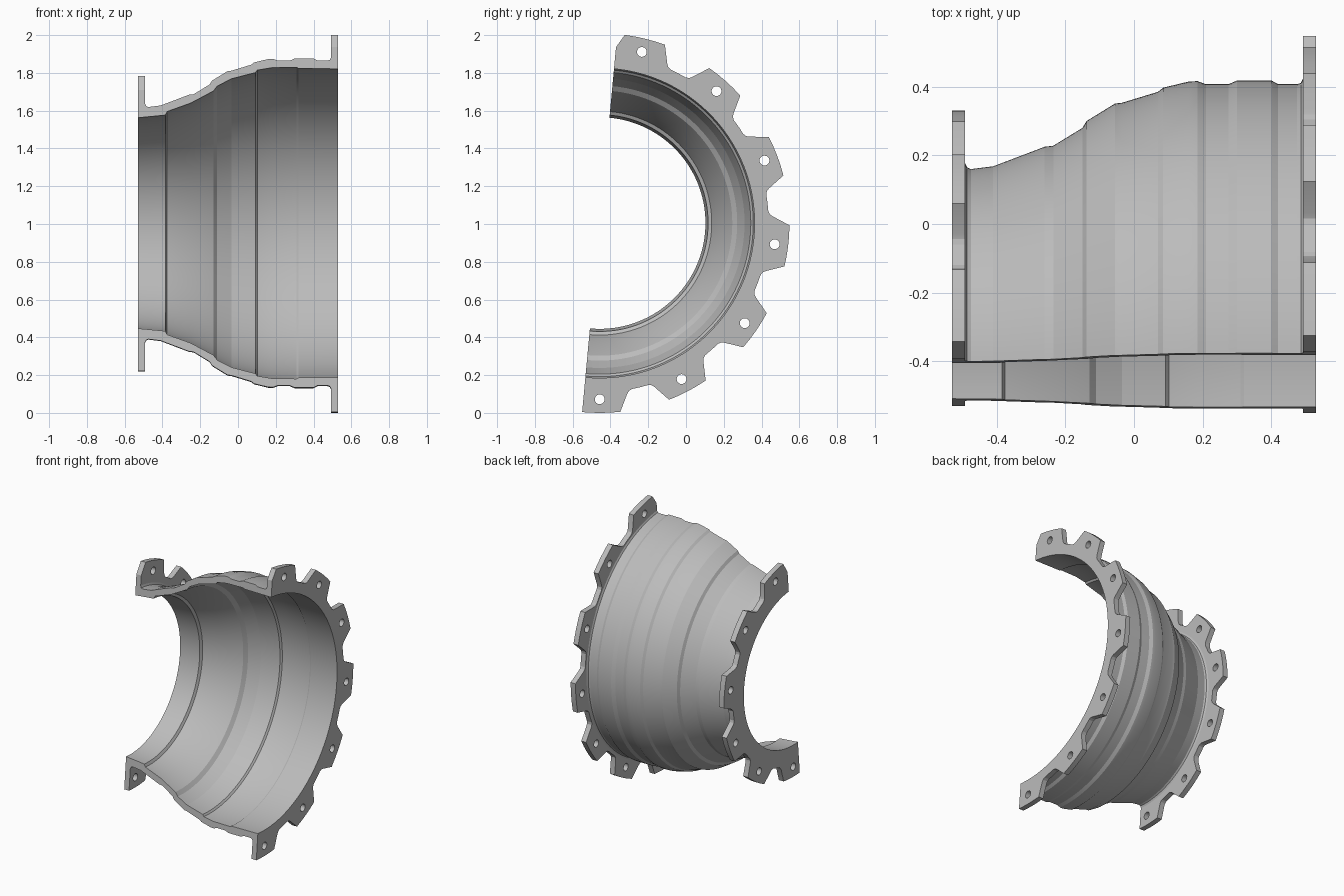
import bpy
from math import sin, cos, radians
from mathutils import Matrix

if "Cube" in bpy.data.objects:
    bpy.data.objects.remove(bpy.data.objects["Cube"])

CY, CZ = -0.457, 1.005          # axis of the half shell, running along x
START, END = -95.3, 84.7        # half turn
FIRST = -90                     # angle of the lowest lug

grey = bpy.data.materials.new("light grey metal")
grey.use_nodes = True
grey.diffuse_color = (0.5, 0.5, 0.5, 1)
grey.node_tree.nodes["Principled BSDF"].inputs["Base Color"].default_value = (0.5, 0.5, 0.5, 1)


def polar(r, deg):
    return r * cos(radians(deg)), r * sin(radians(deg))


def finish(obj, angle):
    obj.data.materials.clear()
    obj.data.materials.append(grey)
    for o in bpy.context.selected_objects:
        o.select_set(False)
    obj.select_set(True)
    bpy.context.view_layer.objects.active = obj
    bpy.ops.object.shade_smooth_by_angle(angle=radians(angle))


def half_shell(name, profile, steps=120):
    """Turn a closed (x, radius) profile through the half circle and cap it."""
    n = len(profile)
    verts, faces = [], []
    for i in range(steps + 1):
        a = START + (END - START) * i / steps
        for x, r in profile:
            y, z = polar(r, a)
            verts.append((x, CY + y, CZ + z))
    for i in range(steps):
        for j in range(n):
            k = (j + 1) % n
            faces.append((i * n + j, i * n + k, i * n + n + k, i * n + n + j))
    faces.append(tuple(range(n))[::-1])
    faces.append(tuple(range(steps * n, steps * n + n)))
    mesh = bpy.data.meshes.new(name)
    mesh.from_pydata(verts, [], faces)
    obj = bpy.data.objects.new(name, mesh)
    bpy.context.collection.objects.link(obj)
    finish(obj, 12)


def lug_flange(name, x, inner, count, shape, hole_at, hole_r=0.026, thick=0.038):
    """Flat half ring with lugs; shape lists (angle from lug centre, radius)."""
    pitch = 360 / count
    shape = shape + [(pitch / 2, shape[-1][1])]

    def radius(deg):
        d = abs((deg - FIRST + pitch / 2) % pitch - pitch / 2)
        for (a, ra), (b, rb) in zip(shape, shape[1:]):
            if d <= b:
                return ra + (rb - ra) * (d - a) / (b - a)
        return shape[-1][1]

    angles = {START, END}
    for k in range(-1, count):
        for d, _ in shape:
            angles |= {FIRST + k * pitch + d, FIRST + k * pitch - d}
    angles = sorted(a for a in angles if START <= a <= END)
    outline = [polar(radius(a), a) for a in angles]
    outline += [polar(inner, END + (START - END) * i / 120) for i in range(121)]
    loops = [outline]
    for k in range(count):
        a = FIRST + k * pitch
        if a < END:
            hy, hz = polar(hole_at, a)
            ring = [polar(hole_r, t * 15) for t in range(24)]
            loops.append([(hy + u, hz + v) for u, v in ring])

    curve = bpy.data.curves.new(name + " outline", "CURVE")
    curve.dimensions = "2D"
    curve.fill_mode = "BOTH"
    curve.extrude = thick / 2
    for loop in loops:
        spline = curve.splines.new("POLY")
        spline.points.add(len(loop) - 1)
        for p, (u, v) in zip(spline.points, loop):
            p.co = (u, v, 0, 1)
        spline.use_cyclic_u = True
    temp = bpy.data.objects.new(name + " outline", curve)
    bpy.context.collection.objects.link(temp)
    bpy.context.view_layer.update()
    mesh = bpy.data.meshes.new_from_object(temp.evaluated_get(bpy.context.evaluated_depsgraph_get()))
    bpy.data.objects.remove(temp)
    # drawing plane becomes the y-z plane
    mesh.transform(Matrix(((0, 0, 1, x), (1, 0, 0, CY), (0, 1, 0, CZ), (0, 0, 0, 1))))
    obj = bpy.data.objects.new(name, mesh)
    bpy.context.collection.objects.link(obj)
    finish(obj, 20)


# Stepped tapering wall: outside from small to large end, then back along the inside
outside = [(-0.53, 0.62), (-0.492, 0.635), (-0.486, 0.622), (-0.475, 0.617), (-0.41, 0.625),
           (-0.26, 0.682), (-0.235, 0.685), (-0.15, 0.737), (-0.138, 0.757), (-0.055, 0.808),
           (-0.035, 0.81), (0.07, 0.842), (0.085, 0.854), (0.16, 0.872), (0.185, 0.873),
           (0.21, 0.864), (0.275, 0.864), (0.3, 0.875), (0.4, 0.875), (0.42, 0.864),
           (0.475, 0.864), (0.486, 0.868), (0.492, 0.88), (0.53, 0.865)]
inside = [(0.53, 0.82), (0.32, 0.822), (0.31, 0.828), (0.18, 0.826), (0.102, 0.813),
          (0.092, 0.8), (-0.035, 0.767), (-0.11, 0.728), (-0.13, 0.702), (-0.25, 0.638),
          (-0.375, 0.593), (-0.385, 0.574), (-0.53, 0.56)]
half_shell("housing_wall", outside + inside)

# Bolting flanges at both ends
lug_flange("large_flange", 0.511, 0.865, 13,
           [(0, 1.005), (3, 1.005), (6.25, 1.005), (9.2, 0.915), (9.9, 0.902), (11, 0.895)], 0.933)
lug_flange("small_flange", -0.511, 0.62, 11,
           [(0, 0.787), (4, 0.787), (8, 0.787), (11.3, 0.7), (12.2, 0.688), (13.4, 0.681)], 0.715)
